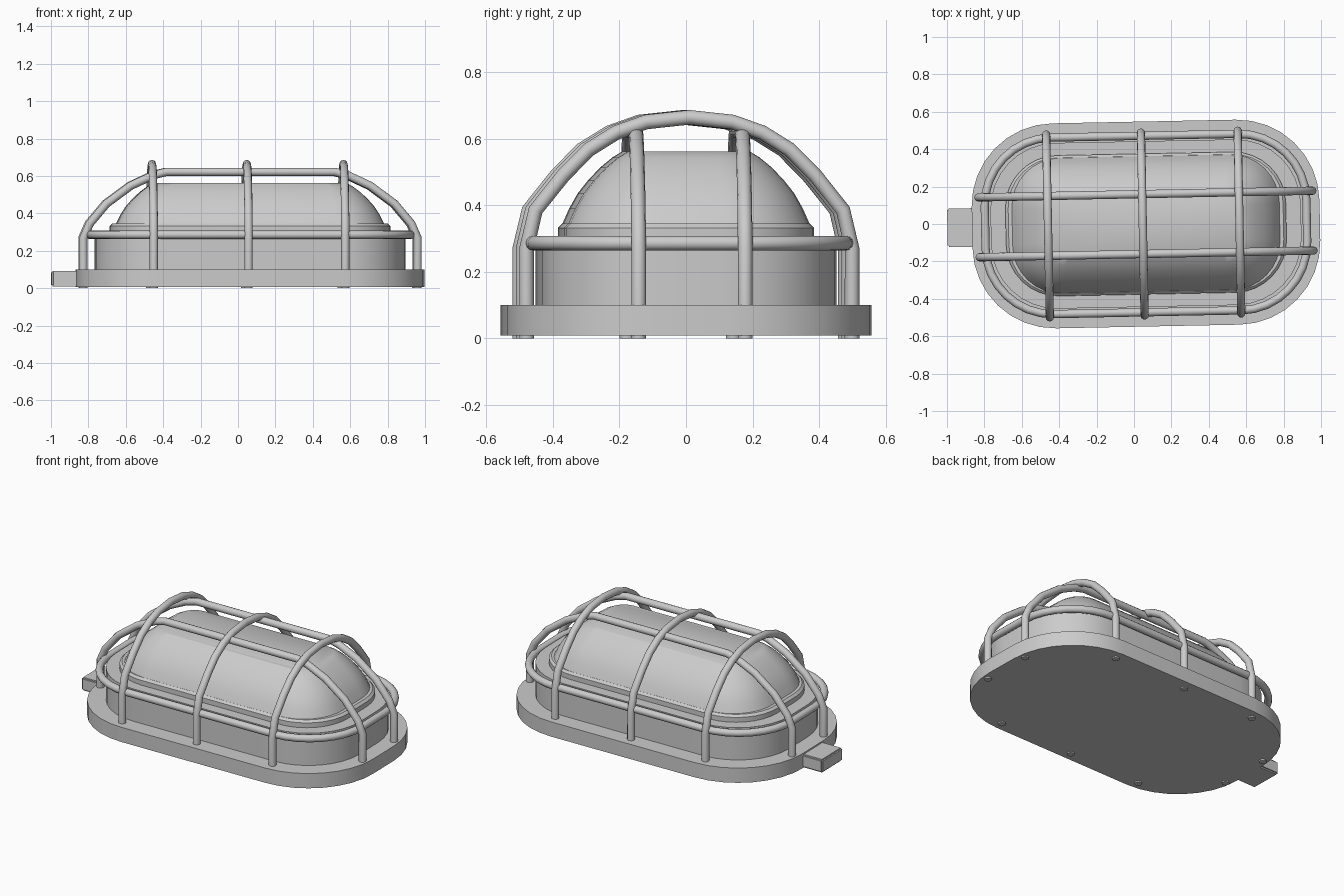
import bpy, bmesh, math
from mathutils import Matrix

if "Cube" in bpy.data.objects:
    bpy.data.objects.remove(bpy.data.objects["Cube"])

# Whole lamp sits slightly turned and off-centre because of the cable tab
PLACE = Matrix.Translation((0.064, 0, 0)) @ Matrix.Rotation(0.02, 4, 'Z')


def outline(hx, hy, r, seg=8):
    """Rounded rectangle as a list of (x, y)."""
    pts = []
    for q, (sx, sy) in enumerate([(1, 1), (-1, 1), (-1, -1), (1, -1)]):
        for i in range(seg + 1):
            a = math.pi / 2 * (q + i / seg)
            pts.append((sx * (hx - r) + r * math.cos(a), sy * (hy - r) + r * math.sin(a)))
    return pts


def finish(name, bm):
    bmesh.ops.recalc_face_normals(bm, faces=bm.faces[:])
    me = bpy.data.meshes.new(name)
    bm.to_mesh(me)
    bm.free()
    ob = bpy.data.objects.new(name, me)
    bpy.context.collection.objects.link(ob)
    ob.matrix_world = PLACE
    bpy.ops.object.select_all(action='DESELECT')
    ob.select_set(True)
    bpy.context.view_layer.objects.active = ob
    bpy.ops.object.shade_smooth_by_angle(angle=math.radians(30))
    return ob


def stack(name, levels):
    """Loft closed rounded rectangles (half x, half y, corner radius, z)."""
    bm = bmesh.new()
    rings = [[bm.verts.new((x, y, z)) for x, y in outline(hx, hy, r)]
             for hx, hy, r, z in levels]
    n = len(rings[0])
    for a, b in zip(rings, rings[1:]):
        for i in range(n):
            j = (i + 1) % n
            bm.faces.new((a[i], a[j], b[j], b[i]))
    bm.faces.new(rings[0][::-1])
    bm.faces.new(rings[-1])
    return finish(name, bm)


def rod(name, pts, closed=False, radius=0.022):
    cu = bpy.data.curves.new(name, 'CURVE')
    cu.dimensions = '3D'
    cu.bevel_depth = radius
    cu.bevel_resolution = 4
    cu.use_fill_caps = True
    sp = cu.splines.new('POLY')
    sp.points.add(len(pts) - 1)
    for p, c in zip(sp.points, pts):
        p.co = (*c, 1)
    sp.use_cyclic_u = closed
    ob = bpy.data.objects.new(name, cu)
    bpy.context.collection.objects.link(ob)
    ob.matrix_world = PLACE
    return ob


# Back plate and drum-shaped housing
stack("back_plate", [(0.93, 0.548, 0.44, 0.008), (0.93, 0.548, 0.44, 0.1)])
stack("housing", [(0.83, 0.443, 0.35, 0.09), (0.83, 0.443, 0.35, 0.302)])

# Glass cover: stepped lip, then a dome made of shrinking outlines
dome = [(0.0, 0.345), (0.022, 0.39), (0.05, 0.435), (0.085, 0.475),
        (0.125, 0.513), (0.165, 0.543), (0.2, 0.562)]
stack("glass_cover",
      [(0.75, 0.376, 0.28, 0.295), (0.75, 0.376, 0.28, 0.332), (0.735, 0.363, 0.265, 0.345)]
      + [(0.715 - d, 0.362 - d * 0.9, 0.26 - d * 0.8, z) for d, z in dome])

# Cable entry tab on the left end
bm = bmesh.new()
bmesh.ops.create_cube(bm, size=1, matrix=Matrix.Translation((-0.967, 0, 0.05))
                      @ Matrix.Diagonal((0.19, 0.206, 0.082, 1)))
bmesh.ops.bevel(bm, geom=bm.edges[:], offset=0.008, segments=2, affect='EDGES')
finish("cable_tab", bm)

# Cage ring
rod("cage_ring", [(x, y, 0.286) for x, y in outline(0.86, 0.472, 0.36)], True)

# Cage hoops from mirrored half-profiles (distance from centre, height)
cross = [(0.489, 0), (0.489, 0.27), (0.462, 0.385), (0.378, 0.49),
         (0.302, 0.567), (0.22, 0.618), (0.13, 0.65), (0, 0.664)]
along = [(0.893, 0), (0.893, 0.27), (0.86, 0.345), (0.77, 0.452),
         (0.64, 0.548), (0.52, 0.604), (0.45, 0.622)]
for k, x in enumerate((-0.524, -0.017, 0.5)):
    rod(f"cross_hoop_{k + 1}", [(x, -d, z) for d, z in cross]
        + [(x, d, z) for d, z in cross[-2::-1]])
for k, y in enumerate((-0.16, 0.16)):
    rod(f"long_hoop_{k + 1}", [(-d, y, z) for d, z in along]
        + [(d, y, z) for d, z in along[::-1]])
